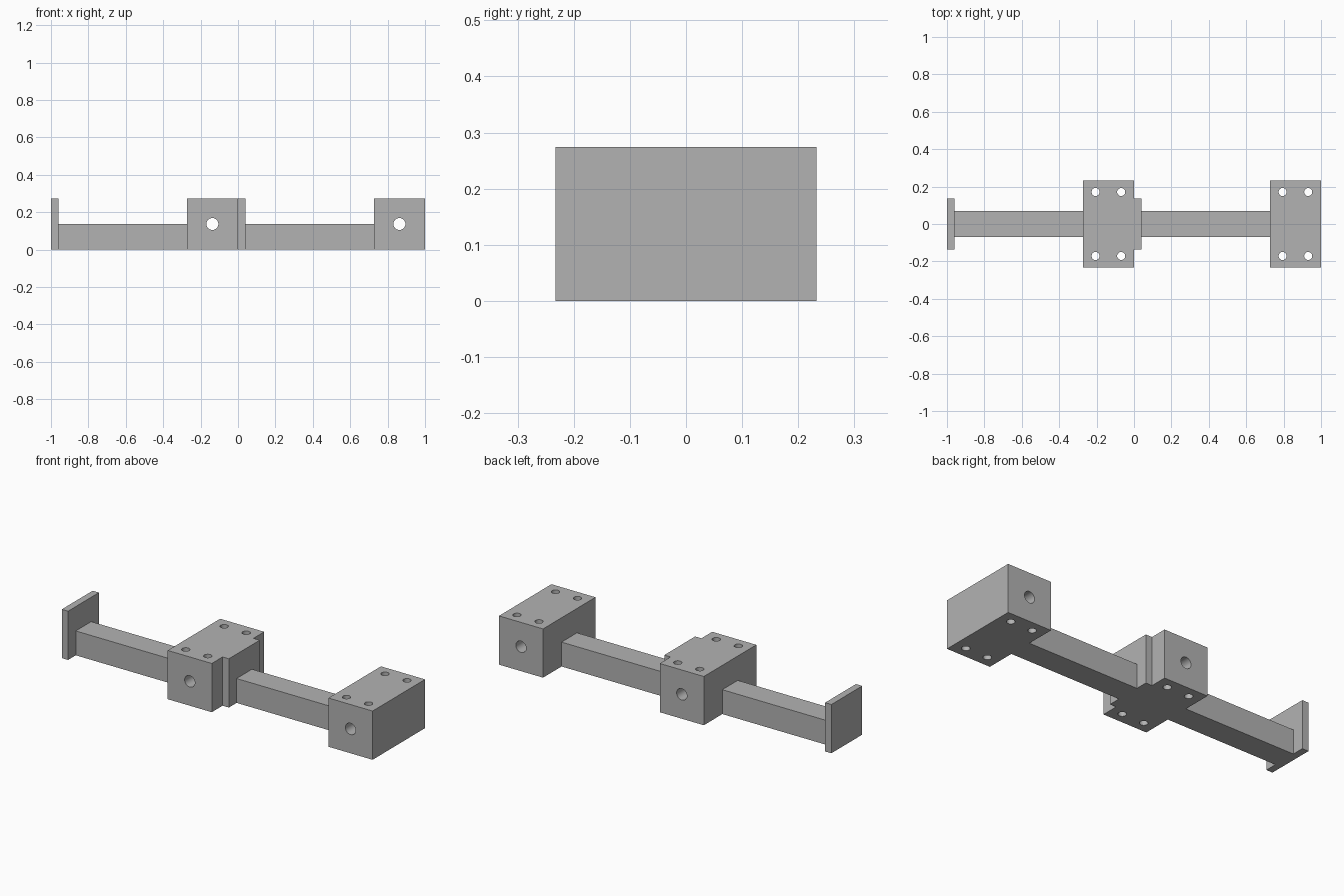
import bpy, bmesh, math
from mathutils import Matrix, Vector

if "Cube" in bpy.data.objects:
    bpy.data.objects.remove(bpy.data.objects["Cube"], do_unlink=True)

grey = bpy.data.materials.new("machined_grey")
grey.use_nodes = True
grey.diffuse_color = (0.45, 0.45, 0.45, 1)
grey.node_tree.nodes["Principled BSDF"].inputs["Base Color"].default_value = grey.diffuse_color

# Shared dimensions
SIDE = 0.274          # block length and height, plate height and width
DEPTH = 0.466         # block depth
PLATE = 0.039         # plate thickness
ROD = SIDE / 2        # square rod side


def make_object(name, bm):
    mesh = bpy.data.meshes.new(name)
    bm.to_mesh(mesh)
    bm.free()
    mesh.materials.append(grey)
    obj = bpy.data.objects.new(name, mesh)
    bpy.context.collection.objects.link(obj)
    return obj


def box(name, x0, x1, depth, height):
    """Box standing on the ground, centred on y."""
    bm = bmesh.new()
    place = Matrix.Translation(((x0 + x1) / 2, 0, height / 2))
    size = Matrix.Diagonal((x1 - x0, depth, height, 1))
    bmesh.ops.create_cube(bm, size=1, matrix=place @ size)
    return make_object(name, bm)


def add_drill(bm, centre, radius, axis):
    turn = Matrix.Rotation(math.pi / 2, 4, 'X') if axis == 'Y' else Matrix()
    bmesh.ops.create_cone(bm, cap_ends=True, segments=32, radius1=radius, radius2=radius,
                          depth=1, matrix=Matrix.Translation(Vector(centre)) @ turn)


def drill_block(block, mid_x):
    # One cross bore and four vertical bolt holes
    bm = bmesh.new()
    add_drill(bm, (mid_x, 0, SIDE / 2), 0.032, 'Y')
    for sx in (-1, 1):
        for sy in (-1, 1):
            add_drill(bm, (mid_x + sx * SIDE / 4, sy * 0.171, SIDE / 2), 0.0215, 'Z')
    cutter = make_object("drill_cutter", bm)
    cutter.hide_render = True
    mod = block.modifiers.new("holes", 'BOOLEAN')
    mod.operation = 'DIFFERENCE'
    mod.solver = 'EXACT'
    mod.object = cutter
    bpy.ops.object.select_all(action='DESELECT')
    bpy.context.view_layer.objects.active = block
    block.select_set(True)
    bpy.ops.object.modifier_apply(modifier=mod.name)
    bpy.data.objects.remove(cutter, do_unlink=True)
    bpy.ops.object.shade_smooth_by_angle(angle=math.radians(30))


# Two identical units, end to end: plate, rod, drilled block
for side, start in (("right", -1), ("left", 0)):
    end = start + 1
    box(side + "_end_plate", start, start + PLATE, SIDE, SIDE)
    box(side + "_rod", start + PLATE, end - SIDE, ROD, ROD)
    block = box(side + "_block", end - SIDE, end, DEPTH, SIDE)
    drill_block(block, end - SIDE / 2)
